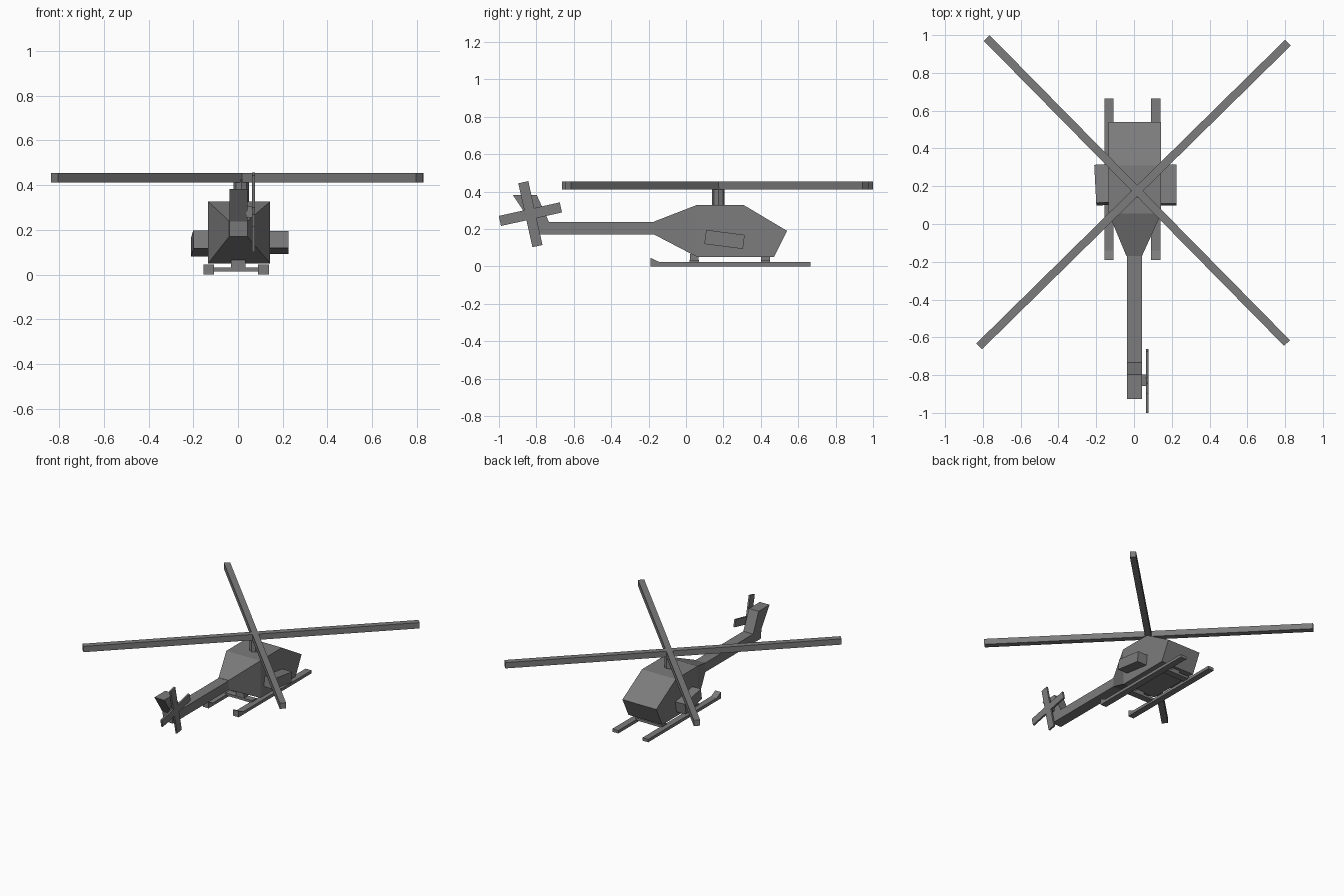
import bpy, bmesh, math
from mathutils import Vector, Matrix

if "Cube" in bpy.data.objects:
    bpy.data.objects.remove(bpy.data.objects["Cube"])

grey = bpy.data.materials.new("dark grey")
grey.diffuse_color = (0.2, 0.2, 0.2, 1)
grey.use_nodes = True
grey.node_tree.nodes["Principled BSDF"].inputs["Base Color"].default_value = grey.diffuse_color


def finish(name, bm):
    bmesh.ops.recalc_face_normals(bm, faces=bm.faces)
    me = bpy.data.meshes.new(name)
    bm.to_mesh(me)
    bm.free()
    me.materials.append(grey)
    ob = bpy.data.objects.new(name, me)
    bpy.context.collection.objects.link(ob)
    return ob


def prism(name, profile, x0, x1, taper=None):
    """Extrude a (y, z) outline from x0 to x1; taper gives (x0, x1) for the first n points."""
    bm = bmesh.new()
    n = len(profile)
    sides = []
    for s in (0, 1):
        row = []
        for i, (y, z) in enumerate(profile):
            x = (x0, x1)[s]
            if taper and i < 2:
                x = taper[s]
            row.append(bm.verts.new((x, y, z)))
        sides.append(row)
    a, b = sides
    if taper:
        # sloping tail part and flat body part of each side
        for r in sides:
            bm.faces.new((r[0], r[1], r[2], r[-1]))
            bm.faces.new(r[2:])
    else:
        bm.faces.new(a)
        bm.faces.new(b)
    for i in range(n):
        j = (i + 1) % n
        bm.faces.new((a[i], a[j], b[j], b[i]))
    return finish(name, bm)


def box(name, centre, size, rot=None):
    bm = bmesh.new()
    bmesh.ops.create_cube(bm, size=1)
    m = Matrix.Translation(centre) @ (rot or Matrix()) @ Matrix.Diagonal((*size, 1))
    bmesh.ops.transform(bm, matrix=m, verts=bm.verts)
    return finish(name, bm)


# cabin, narrowing toward the tail
prism("cabin", [(-0.17, 0.17), (-0.17, 0.24), (0.055, 0.327), (0.31, 0.327),
                (0.54, 0.19), (0.47, 0.05), (0.06, 0.05)],
      -0.134, 0.144, taper=(-0.04, 0.042))

# tail boom with raised fin
prism("tail_boom", [(-0.17, 0.17), (-0.17, 0.238), (-0.733, 0.238), (-0.798, 0.382),
                    (-0.926, 0.382), (-0.83, 0.238), (-0.825, 0.17)], -0.038, 0.042)

# tail rotor
box("tail_rotor_hub", (0.052, -0.828, 0.28), (0.034, 0.06, 0.05))
for i, length in enumerate((0.334, 0.35)):
    box(f"tail_rotor_blade_{i + 1}", (0.069, -0.832, 0.279), (0.013, length, 0.055),
        Matrix.Rotation(math.radians(12.5 + 90 * i), 4, 'X'))

# main rotor: mast and two crossed full-length blades
bm = bmesh.new()
bmesh.ops.create_cone(bm, cap_ends=True, segments=8, radius1=0.034, radius2=0.034, depth=0.12,
                      matrix=Matrix.Translation((0.015, 0.173, 0.365)))
finish("rotor_mast", bm)
ends = (((-0.78, 0.985), (0.81, -0.63)), ((-0.82, -0.648), (0.815, 0.96)))
for i, (p, q) in enumerate(ends):
    p, q = Vector(p), Vector(q)
    d, c = q - p, (p + q) / 2
    box(f"main_rotor_blade_{i + 1}", (c.x, c.y, 0.433), (d.length, 0.043, 0.043),
        Matrix.Rotation(math.atan2(d.y, d.x), 4, 'Z'))

# side pods, tilted nose-down
box("right_pod", (0.175, 0.206, 0.144), (0.1, 0.208, 0.076),
    Matrix.Rotation(math.radians(-7.4), 4, 'X'))
box("left_pod", (-0.155, 0.208, 0.14), (0.1, 0.205, 0.082),
    Matrix.Rotation(math.radians(3), 4, 'Z') @ Matrix.Rotation(math.radians(-10), 4, 'X'))

# skids with an upturned end
skid = [(-0.19, 0), (0.665, 0), (0.665, 0.022), (-0.14, 0.022), (-0.19, 0.046)]
prism("left_skid", skid, -0.155, -0.108)
prism("right_skid", skid, 0.09, 0.139)

# skid cross bars and their posts
for side, y in (("rear", 0.045), ("front", 0.425)):
    box(f"{side}_cross_bar", (-0.009, y, 0.024), (0.22, 0.05, 0.018))
    box(f"{side}_post", (0.001, y, 0.045), (0.066, 0.046, 0.04))
